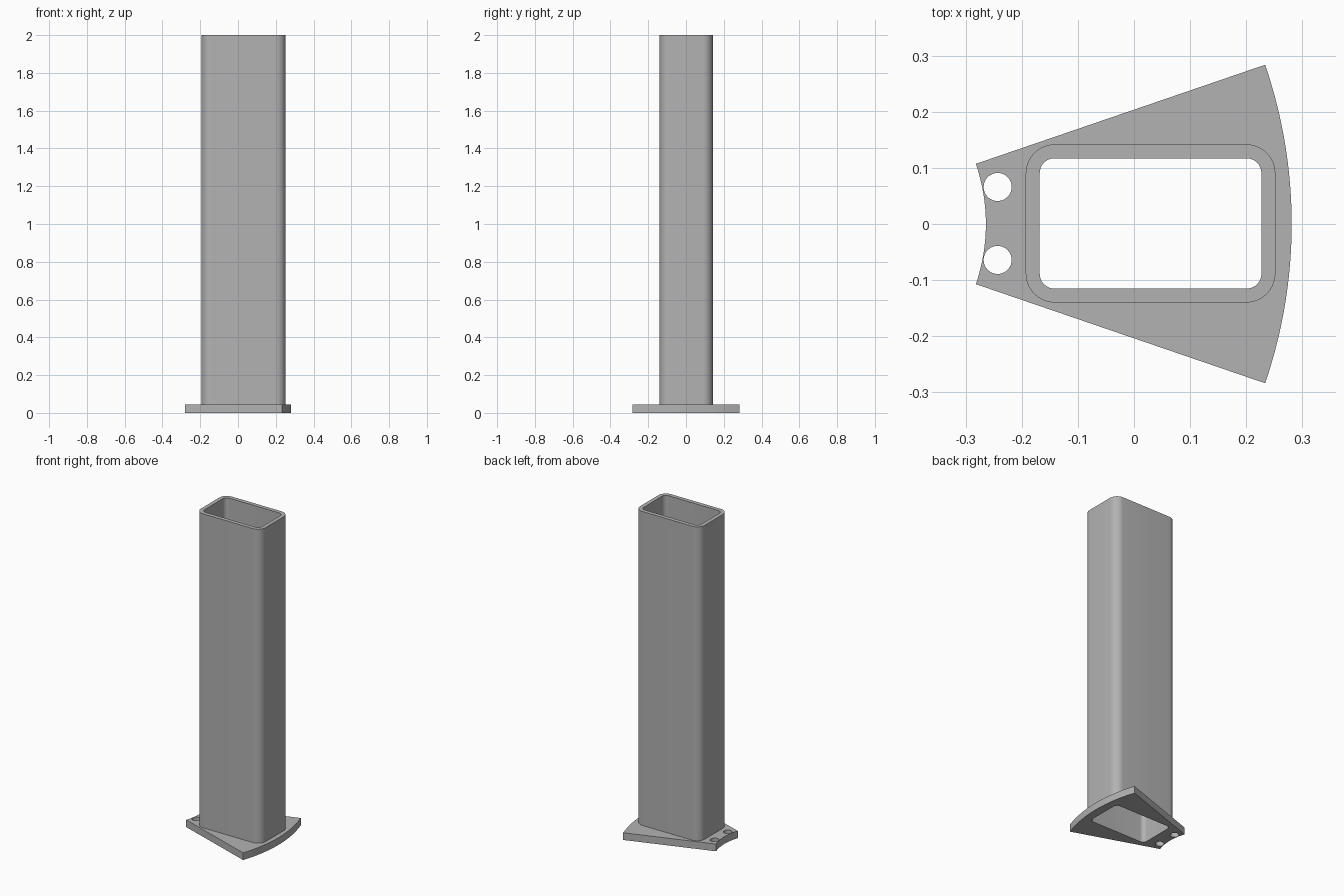
import bpy
import bmesh
from math import cos, sin, pi, radians
from mathutils import Vector

default = bpy.data.objects.get("Cube")
if default:
    bpy.data.objects.remove(default, do_unlink=True)

BASE_TOP = 0.045
TOP = 2.0

grey = bpy.data.materials.new("plain grey")
grey.use_nodes = True
color = (0.45, 0.45, 0.45, 1)
grey.diffuse_color = color
grey.node_tree.nodes["Principled BSDF"].inputs["Base Color"].default_value = color


def arc(cx, cy, r, start, end, steps):
    """Points along an arc, angles in radians."""
    angles = [start + (end - start) * i / steps for i in range(steps + 1)]
    return [(cx + r * cos(a), cy + r * sin(a)) for a in angles]


def circle(cx, cy, r, steps=40):
    return arc(cx, cy, r, 0, 2 * pi, steps)[:-1]


def rounded_rect(x0, x1, y0, y1, r, steps=10):
    centres = [(x1 - r, y1 - r), (x0 + r, y1 - r), (x0 + r, y0 + r), (x1 - r, y0 + r)]
    points = []
    for i, (cx, cy) in enumerate(centres):
        points += arc(cx, cy, r, i * pi / 2, (i + 1) * pi / 2, steps)
    return points


def extruded(name, loops, z0, z1):
    """Fill an outline with holes and extrude it upward."""
    bm = bmesh.new()
    edges = []
    for loop in loops:
        verts = [bm.verts.new((x, y, z0)) for x, y in loop]
        edges += [bm.edges.new((v, verts[i - 1])) for i, v in enumerate(verts)]
    bmesh.ops.triangle_fill(bm, use_beauty=True, edges=edges, normal=Vector((0, 0, 1)))
    top = bmesh.ops.extrude_face_region(bm, geom=bm.faces[:], use_keep_orig=True)
    moved = [g for g in top["geom"] if isinstance(g, bmesh.types.BMVert)]
    bmesh.ops.translate(bm, verts=moved, vec=(0, 0, z1 - z0))
    bmesh.ops.recalc_face_normals(bm, faces=bm.faces[:])
    mesh = bpy.data.meshes.new(name)
    bm.to_mesh(mesh)
    bm.free()
    mesh.materials.append(grey)
    obj = bpy.data.objects.new(name, mesh)
    bpy.context.collection.objects.link(obj)
    bpy.ops.object.select_all(action="DESELECT")
    obj.select_set(True)
    bpy.context.view_layer.objects.active = obj
    bpy.ops.object.shade_smooth_by_angle(angle=radians(30))
    return obj


bore = rounded_rect(-0.168, 0.227, -0.115, 0.117, 0.026)

# Fan-shaped base plate with the tube opening and two bolt holes
half = radians(18.9)
fan = arc(-0.595, 0, 0.876, -half, half, 32) + arc(-0.595, 0, 0.331, half, -half, 20)
bolt_holes = [circle(-0.243, y, 0.025) for y in (-0.064, 0.066)]
extruded("base_plate", [fan, bore] + bolt_holes, 0, BASE_TOP)

# Hollow upright tube
outer = rounded_rect(-0.193, 0.252, -0.14, 0.142, 0.052)
extruded("tube", [outer, bore], BASE_TOP, TOP)
